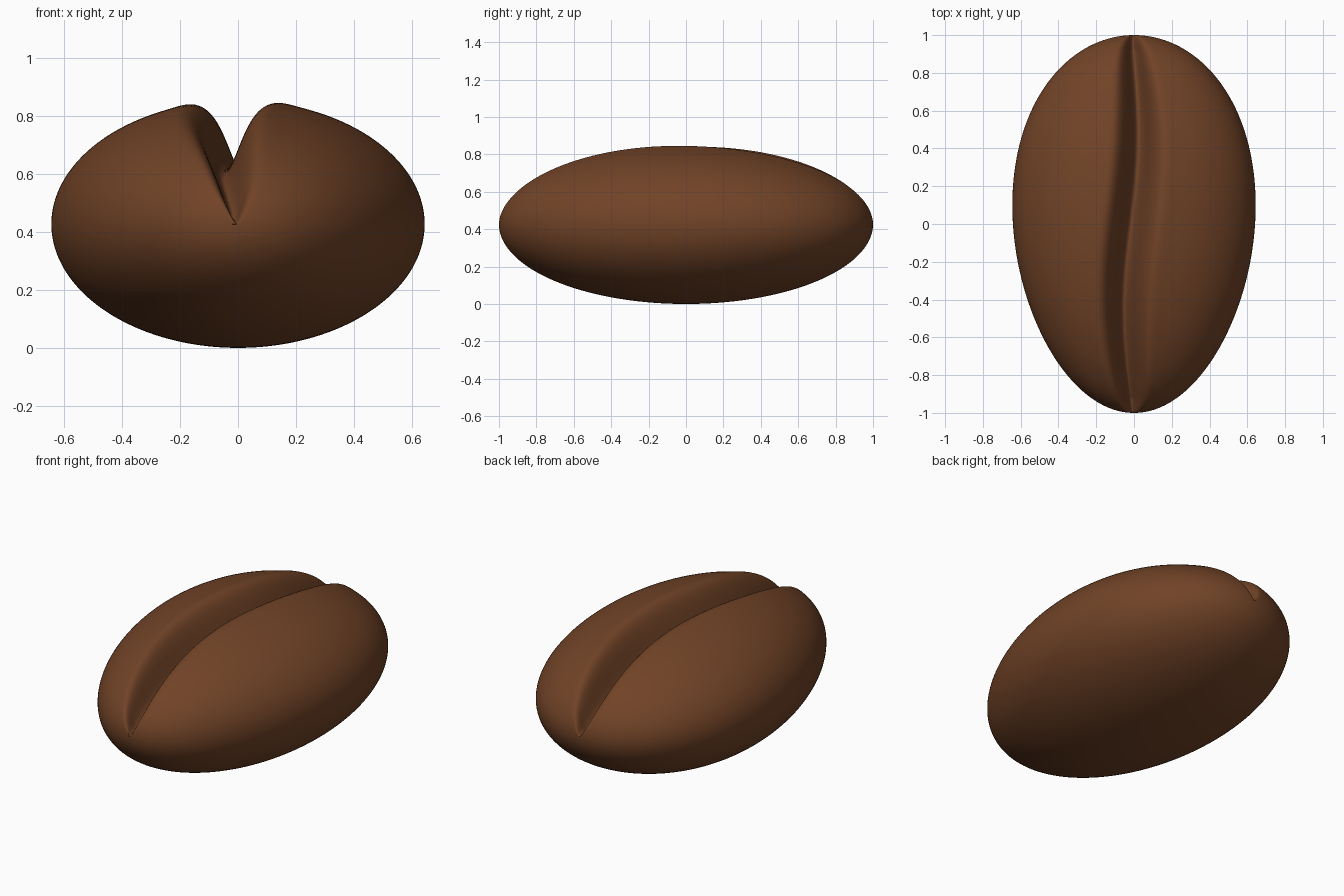
import bpy, bmesh, math
from mathutils import Matrix

if "Cube" in bpy.data.objects:
    bpy.data.objects.remove(bpy.data.objects["Cube"])

HALF_W, HALF_H = 0.641, 0.427

# Roasted brown material
brown = bpy.data.materials.new("roasted brown")
brown.diffuse_color = (0.165, 0.056, 0.020, 1.0)
brown.use_nodes = True
brown.node_tree.nodes["Principled BSDF"].inputs["Base Color"].default_value = brown.diffuse_color

# Bean body: unit sphere with its poles along the long (y) axis
bm = bmesh.new()
bmesh.ops.create_uvsphere(bm, u_segments=384, v_segments=144, radius=1.0,
                          matrix=Matrix.Rotation(math.pi / 2, 4, 'X'))


def crease_centre(y, r):
    """Gentle S-curve of the crease, fading to the tips."""
    return (0.040 * math.sin(math.pi * y) - 0.015) * math.sqrt(r)


for v in bm.verts:
    x, y, z = v.co
    r = math.sqrt(max(0.0, 1.0 - y * y))
    # Egg outline, slightly wider towards the back
    x *= HALF_W * (1.0 + 0.10 * y)
    z *= HALF_H
    # Crease pressed into the upper side
    if z > 0.0 and r > 1e-4:
        depth = min(0.235 * math.sqrt(r), 0.38 * r)
        width = 0.078 * r ** 0.6
        d = abs(x - crease_centre(y, r)) / width
        z += 0.010 * r * math.exp(-((d - 1.7) / 0.8) ** 2)   # rounded lips
        z -= depth * math.exp(-d ** 1.8)
    v.co = (x, y, z + HALF_H)

mesh = bpy.data.meshes.new("bean")
bm.to_mesh(mesh)
bm.free()
mesh.materials.append(brown)
for p in mesh.polygons:
    p.use_smooth = True
bean = bpy.data.objects.new("bean", mesh)
bpy.context.collection.objects.link(bean)
